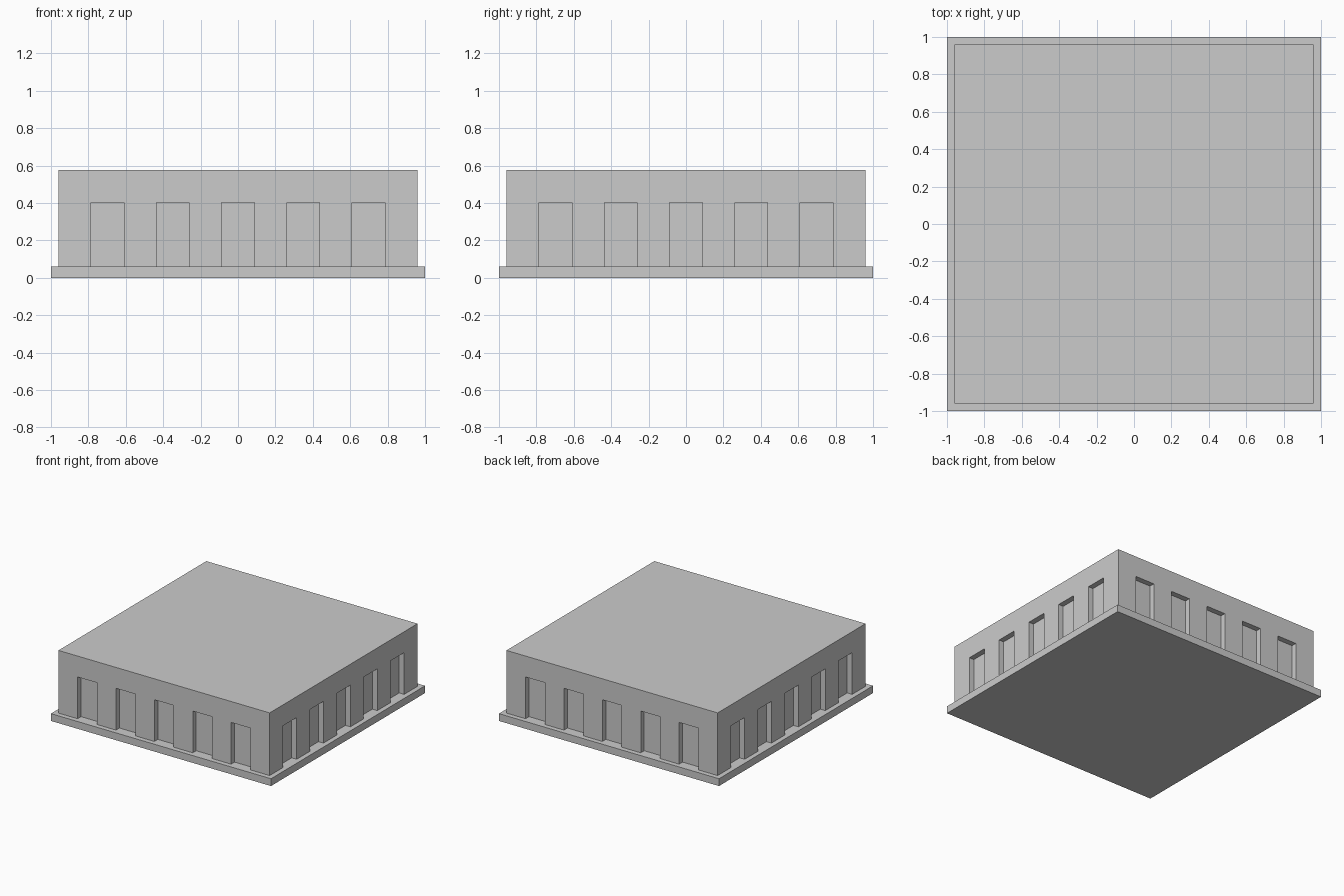
import bpy, bmesh
from mathutils import Matrix, Vector

if "Cube" in bpy.data.objects:
    bpy.data.objects.remove(bpy.data.objects["Cube"])

BASE_TOP, BODY_TOP, WALL = 0.06, 0.575, 0.96
DEPTH, WIDTH, NICHE_TOP, SPACING = 0.045, 0.176, 0.403, 0.349


def add_box(bm, lo, hi, turn=0):
    lo, hi = Vector(lo), Vector(hi)
    m = (Matrix.Rotation(turn * 1.5707963, 4, 'Z')
         @ Matrix.Translation((lo + hi) / 2)
         @ Matrix.Diagonal((*(hi - lo), 1)))
    bmesh.ops.create_cube(bm, size=1, matrix=m)


def finish(bm, name):
    mesh = bpy.data.meshes.new(name)
    bm.to_mesh(mesh)
    bm.free()
    obj = bpy.data.objects.new(name, mesh)
    bpy.context.collection.objects.link(obj)
    return obj


# Plinth slab
bm = bmesh.new()
add_box(bm, (-1, -1, 0), (1, 1, BASE_TOP))
finish(bm, "plinth")

# Main block
bm = bmesh.new()
add_box(bm, (-WALL, -WALL, BASE_TOP), (WALL, WALL, BODY_TOP))
body = finish(bm, "building_block")

# Five door niches on each of the four walls
bm = bmesh.new()
for side in range(4):
    for i in range(-2, 3):
        x = i * SPACING
        add_box(bm, (x - WIDTH / 2, -WALL - 0.1, BASE_TOP - 0.1),
                (x + WIDTH / 2, -WALL + DEPTH, NICHE_TOP), side)
cutter = finish(bm, "niche_cutter")
cutter.hide_render = True
cutter.display_type = 'WIRE'

mod = body.modifiers.new("niches", 'BOOLEAN')
mod.operation = 'DIFFERENCE'
mod.solver = 'EXACT'
mod.object = cutter
